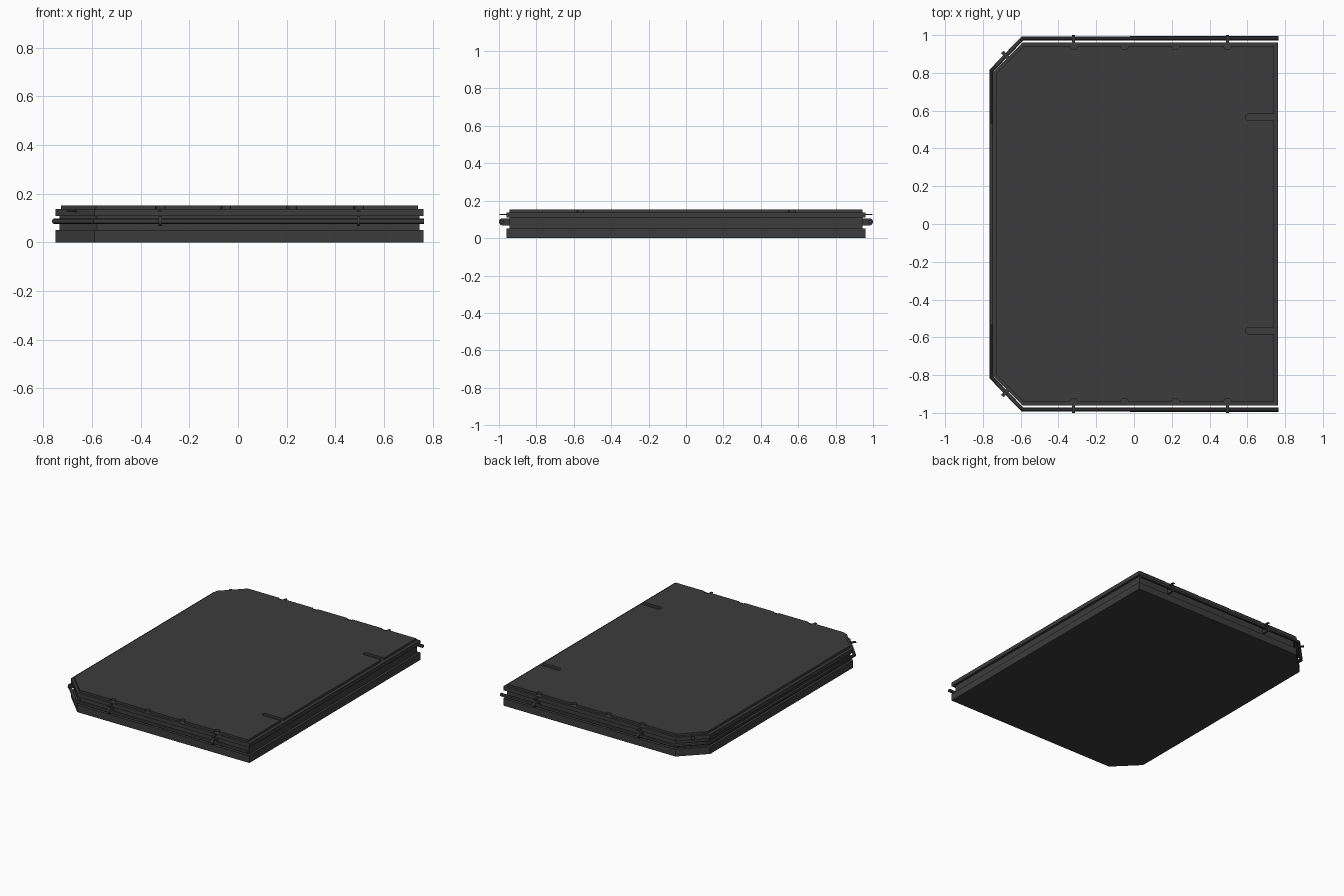
import bpy, bmesh, math
from mathutils import Matrix, Vector

if "Cube" in bpy.data.objects:
    bpy.data.objects.remove(bpy.data.objects["Cube"])

mat = bpy.data.materials.new("dark_grey")
mat.diffuse_color = (0.045, 0.045, 0.045, 1)
mat.use_nodes = True
mat.node_tree.nodes["Principled BSDF"].inputs["Base Color"].default_value = mat.diffuse_color


def finish(name, bm):
    bmesh.ops.recalc_face_normals(bm, faces=bm.faces)
    me = bpy.data.meshes.new(name)
    bm.to_mesh(me)
    bm.free()
    ob = bpy.data.objects.new(name, me)
    bpy.context.collection.objects.link(ob)
    me.materials.append(mat)
    return ob


def prism(name, outline, z0, z1):
    bm = bmesh.new()
    face = bm.faces.new([bm.verts.new((x, y, z0)) for x, y in outline])
    ext = bmesh.ops.extrude_face_region(bm, geom=[face])
    bmesh.ops.translate(bm, vec=(0, 0, z1 - z0),
                        verts=[v for v in ext["geom"] if isinstance(v, bmesh.types.BMVert)])
    return finish(name, bm)


def mirrored(half):
    """Close an outline given for y > 0 by mirroring it in y."""
    return half + [(x, -y) for x, y in reversed(half)]


def plate(left, right, y, chamfer):
    return mirrored([(right, y), (left + chamfer, y), (left, y - chamfer)])


def arc(cx, cy, r, a0, a1, n=10):
    return [(cx + r * math.cos(math.radians(a0 + (a1 - a0) * i / n)),
             cy + r * math.sin(math.radians(a0 + (a1 - a0) * i / n))) for i in range(n + 1)]


# Stacked body layers
prism("base_slab", plate(-0.75, 0.762, 0.96, 0.16), 0.0, 0.051)
prism("recessed_core", plate(-0.733, 0.745, 0.943, 0.153), 0.051, 0.109)
prism("upper_slab", plate(-0.75, 0.762, 0.96, 0.16), 0.109, 0.137)

# Top panel with two hinge slots and edge notches
half = arc(0.607, 0.565, 0.017, 270, 90)
half = [(0.74, 0.548)] + half + [(0.74, 0.582), (0.74, 0.943)]
for x in (0.495, 0.22, -0.05, -0.32):
    half += arc(x, 0.943, 0.02, 0, -180)
half += [(-0.583, 0.943), (-0.728, 0.798)]
prism("top_panel", mirrored(half), 0.137, 0.152)

# Round rail running round three sides
path = [(0.765, 0.983), (-0.59, 0.983), (-0.754, 0.813)]
path += [(x, -y) for x, y in reversed(path)]
cu = bpy.data.curves.new("side_rail", "CURVE")
cu.dimensions = "3D"
cu.bevel_depth = 0.0115
cu.bevel_resolution = 3
cu.use_fill_caps = True
sp = cu.splines.new("POLY")
sp.points.add(len(path) - 1)
for p, (x, y) in zip(sp.points, path):
    p.co = (x, y, 0.087, 1)
rail = bpy.data.objects.new("side_rail", cu)
bpy.context.collection.objects.link(rail)
cu.materials.append(mat)
bpy.context.view_layer.objects.active = rail
rail.select_set(True)
bpy.ops.object.convert(target="MESH")
bpy.ops.object.shade_smooth_by_angle(angle=math.radians(35))


def block(name, centre, size, angle=0.0):
    bm = bmesh.new()
    bmesh.ops.create_cube(bm, size=1, matrix=Matrix.Translation(centre)
                          @ Matrix.Rotation(angle, 4, "Z") @ Matrix.Diagonal((*size, 1)))
    return finish(name, bm)


def rail_clip(x, side):
    """Rounded bracket reaching from the core round the rail."""
    prof = arc(0.981, 0.087, 0.019, 90, -90, 8) + [(0.94, 0.068), (0.94, 0.106)]
    bm = bmesh.new()
    face = bm.faces.new([bm.verts.new((x - 0.007, side * y, z)) for y, z in prof])
    ext = bmesh.ops.extrude_face_region(bm, geom=[face])
    bmesh.ops.translate(bm, vec=(0.014, 0, 0),
                        verts=[v for v in ext["geom"] if isinstance(v, bmesh.types.BMVert)])
    finish("rail_clip", bm)


# Clips and thin tabs on both sides, plus tabs on the chamfered corners
for side in (1, -1):
    for x in (-0.32, 0.495):
        rail_clip(x, side)
        block("side_tab", (x, side * 0.97, 0.127), (0.016, 0.056, 0.006))
    block("corner_tab", (-0.68, side * 0.893, 0.127), (0.018, 0.05, 0.006),
          side * math.radians(45))
